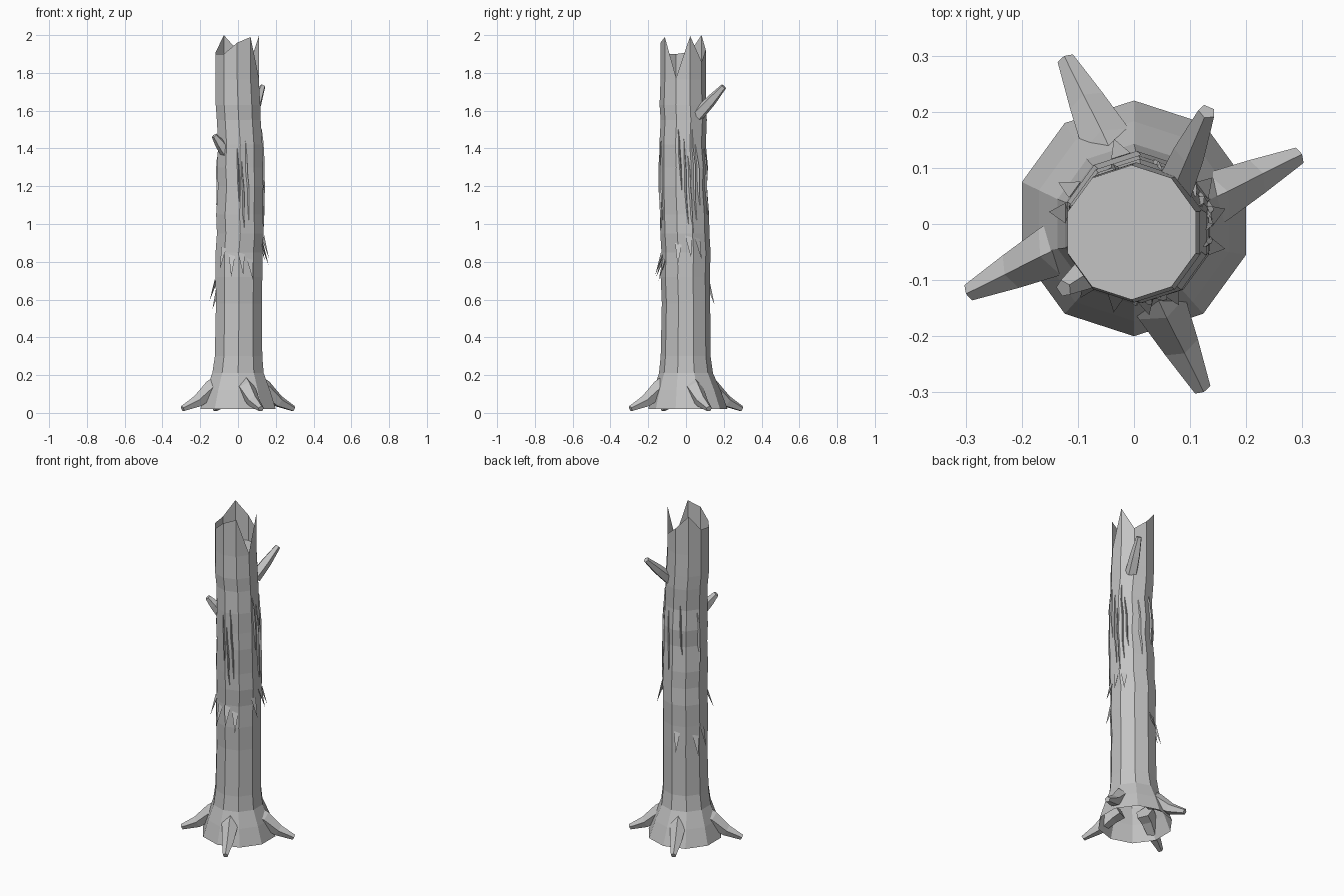
import bpy, bmesh, math, random
from mathutils import Vector

if "Cube" in bpy.data.objects:
    bpy.data.objects.remove(bpy.data.objects["Cube"])

random.seed(4)
bark = bpy.data.materials.new("weathered grey bark")
bark.diffuse_color = (0.55, 0.55, 0.55, 1)
bark.use_nodes = True
bark.node_tree.nodes["Principled BSDF"].inputs["Base Color"].default_value = bark.diffuse_color

# trunk rings: height, centre x, centre y, radius
RINGS = [(0.02, 0, 0.01, 0.21), (0.12, 0, 0.005, 0.178), (0.21, 0, 0, 0.143), (0.3, 0.003, -0.002, 0.132),
         (0.58, 0.005, 0, 0.128), (0.72, 0.005, -0.004, 0.13), (0.85, 0.005, 0, 0.13),
         (0.95, 0.012, -0.006, 0.13), (1.05, 0.008, -0.008, 0.13), (1.2, 0.014, -0.015, 0.126),
         (1.3, 0.01, -0.012, 0.128), (1.42, 0.012, -0.018, 0.123), (1.55, 0.004, -0.012, 0.122),
         (1.63, 0, -0.016, 0.124), (1.765, -0.004, -0.015, 0.12)]
# jagged rim heights, counter-clockwise from the right front side
RIM = [1.775, 1.995, 1.86, 1.92, 2.0, 1.91, 1.9, 1.9, 1.96, 1.99]


def make(name, bm):
    bmesh.ops.recalc_face_normals(bm, faces=bm.faces)
    me = bpy.data.meshes.new(name)
    bm.to_mesh(me)
    bm.free()
    me.materials.append(bark)
    ob = bpy.data.objects.new(name, me)
    bpy.context.collection.objects.link(ob)
    return ob


def on_trunk(deg, z, out=0.0):
    """Point on the faceted trunk at an angle and height, pushed outward."""
    for a, b in zip(RINGS, RINGS[1:]):
        if z <= b[0]:
            break
    t = (z - a[0]) / (b[0] - a[0])
    cx, cy, r = (a[i] + (b[i] - a[i]) * t for i in (1, 2, 3))
    off = (deg + 18) % 36 - 18
    r = r * math.cos(math.radians(18)) / math.cos(math.radians(off)) + out
    q = math.radians(deg)
    return Vector((cx + r * math.cos(q), cy + r * math.sin(q), z))


def limb(name, path, sides, flat=1.0):
    """Tapered, capped tube through (point, radius) pairs."""
    bm = bmesh.new()
    pts = [Vector(p) for p, r in path]
    loops = []
    for i, (p, r) in enumerate(path):
        d = (pts[min(i + 1, len(pts) - 1)] - pts[max(i - 1, 0)]).normalized()
        side = d.cross(Vector((0, 0, 1))).normalized()
        up = side.cross(d)
        ring = []
        for k in range(sides):
            q = math.pi / 2 + math.tau * k / sides
            ring.append(bm.verts.new(pts[i] + side * r * math.cos(q) + up * r * flat * math.sin(q)))
        loops.append(ring)
    for a, b in zip(loops, loops[1:]):
        for k in range(sides):
            n = (k + 1) % sides
            bm.faces.new((a[k], a[n], b[n], b[k]))
    bm.faces.new(loops[0])
    bm.faces.new(loops[-1])
    return make(name, bm)


# trunk: ten-sided, flared foot, jagged broken rim around a flat inner floor
bm = bmesh.new()
loops = []
for z, cx, cy, r in RINGS:
    loops.append([bm.verts.new((cx + r * math.cos(math.radians(36 * k - 18)),
                                cy + r * math.sin(math.radians(36 * k - 18)), z)) for k in range(10)])
loops.append([bm.verts.new((v.co.x, v.co.y, RIM[k])) for k, v in enumerate(loops[-1])])
for a, b in zip(loops, loops[1:]):
    for k in range(10):
        n = (k + 1) % 10
        bm.faces.new((a[k], a[n], b[n], b[k]))
make("trunk", bm)

bm = bmesh.new()
bm.faces.new([bm.verts.new(on_trunk(36 * k - 18, 1.764)) for k in range(10)])
make("broken_top_floor", bm)

# four roots spreading from the flare
for i in range(4):
    path = []
    for deg, r, z, w in ((15, 0.10, 0.15, 0.055), (18, 0.15, 0.125, 0.048),
                         (21, 0.23, 0.06, 0.034), (22.5, 0.318, 0.022, 0.016)):
        q = math.radians(deg + 90 * i)
        path.append(((r * math.cos(q), r * math.sin(q), z), w))
    limb(f"root_{i + 1}", path, 5)

# two snapped branch stubs
limb("back_branch", [((0.07, 0.06, 1.575), 0.036), ((0.1, 0.13, 1.65), 0.03),
                     ((0.13, 0.2, 1.728), 0.016)], 5)
limb("front_branch", [((-0.06, -0.075, 1.375), 0.034), ((-0.095, -0.095, 1.425), 0.028),
                      ((-0.125, -0.115, 1.468), 0.016)], 5)

# peeling bark points: angle, top height
PEELS = [(30, 0.93), (8, 0.94), (-17, 0.9), (-64, 0.82), (-84, 0.85), (-107, 0.84), (-130, 0.88),
         (150, 0.67), (170, 0.71), (103, 0.69)]
bm = bmesh.new()
for deg, z in PEELS:
    a = bm.verts.new(on_trunk(deg - 8, z, 0.004))
    b = bm.verts.new(on_trunk(deg + 8, z - 0.01, 0.004))
    c = bm.verts.new(on_trunk(deg, z - 0.03, -0.002))
    t = bm.verts.new(on_trunk(deg + 2, z - 0.12, 0.035))
    for f in ((a, b, t), (b, c, t), (c, a, t), (a, c, b)):
        bm.faces.new(f)
make("peeling_bark", bm)

# long wavy bark splinters: angle, bottom height, top height
STRIPS = [(-82, 0.98, 1.33), (-72, 1.02, 1.44), (-95, 1.12, 1.4), (5, 1.0, 1.45), (16, 0.95, 1.36),
          (27, 1.02, 1.5), (38, 1.1, 1.42), (-8, 1.18, 1.5), (75, 1.05, 1.4), (112, 1.15, 1.45),
          (160, 1.1, 1.4)]
bm = bmesh.new()
for deg, lo, hi in STRIPS:
    rows = []
    for i in range(6):
        t = i / 5
        z = lo + (hi - lo) * t
        mid = deg + 7 * (0.5 - t) + random.uniform(-1.5, 1.5)
        w = 3.2 * math.sin(math.pi * (0.08 + 0.84 * t))
        rows.append([bm.verts.new(on_trunk(mid - w, z, -0.002)),
                     bm.verts.new(on_trunk(mid + w * 0.4, z, 0.001 + 0.0025 * w)),
                     bm.verts.new(on_trunk(mid + w, z, -0.002))])
    for a, b in zip(rows, rows[1:]):
        for k in range(2):
            bm.faces.new((a[k], a[k + 1], b[k + 1], b[k]))
make("bark_splinters", bm)
